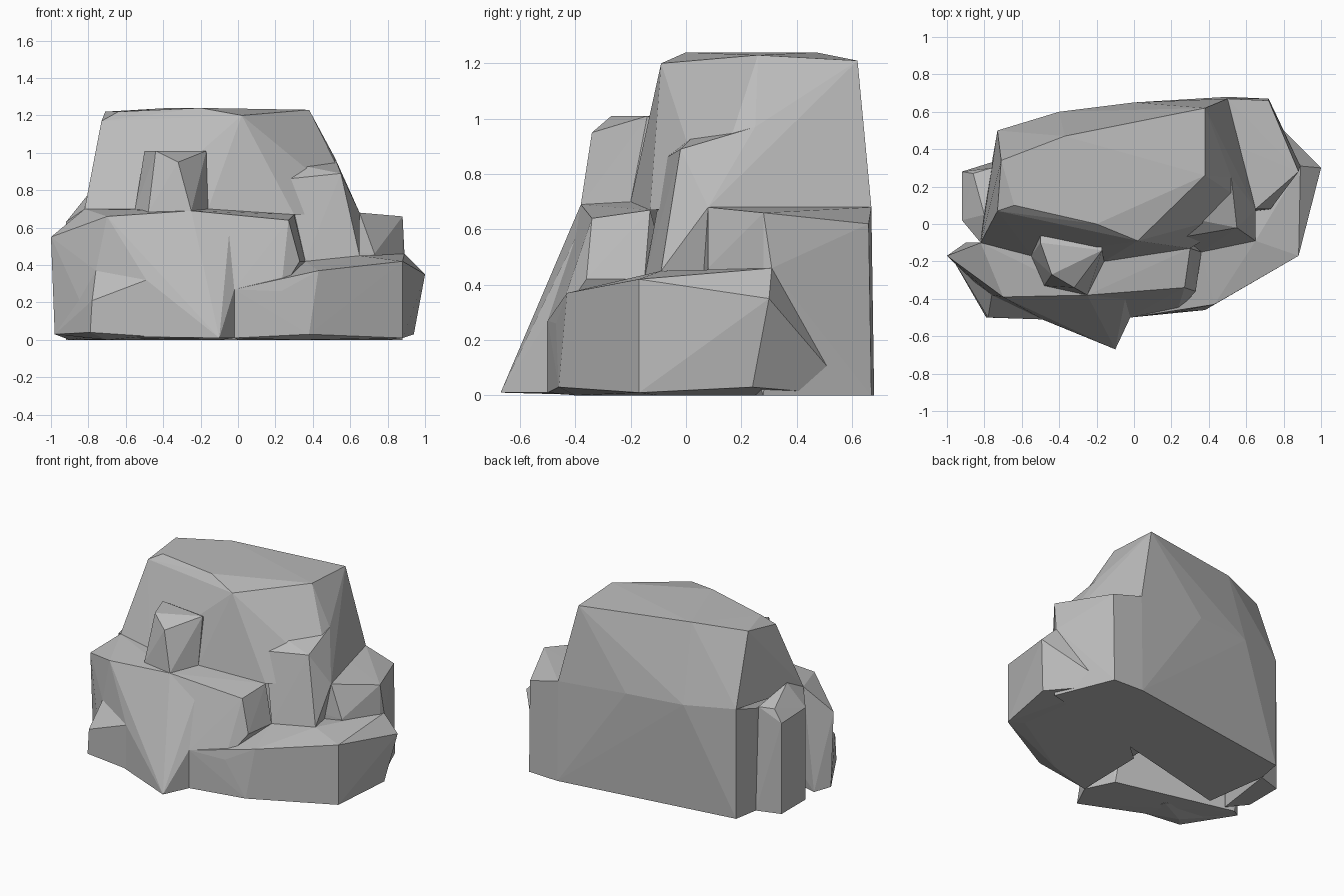
import bpy
import bmesh

default_cube = bpy.data.objects.get("Cube")
if default_cube:
    bpy.data.objects.remove(default_cube, do_unlink=True)

# One plain stone colour
stone = bpy.data.materials.new("stone_grey")
stone.use_nodes = True
stone.diffuse_color = (.5, .5, .5, 1)
stone.node_tree.nodes["Principled BSDF"].inputs["Base Color"].default_value = stone.diffuse_color


def chunk(name, *corners):
    """Make one flat-faced boulder chunk as the hull of its corner points."""
    mesh = bpy.data.meshes.new(name)
    bm = bmesh.new()
    for corner in corners:
        bm.verts.new(corner)
    result = bmesh.ops.convex_hull(bm, input=bm.verts[:])
    unused = {g for g in result["geom_interior"] + result["geom_unused"]
              if isinstance(g, bmesh.types.BMVert)}
    bmesh.ops.delete(bm, geom=list(unused), context='VERTS')
    bmesh.ops.recalc_face_normals(bm, faces=bm.faces[:])
    bm.to_mesh(mesh)
    bm.free()
    mesh.materials.append(stone)
    rock = bpy.data.objects.new(name, mesh)
    bpy.context.collection.objects.link(rock)
    return rock


def ground(point, height=0):
    """Drop a corner straight down to the foot of the rock."""
    return (point[0], point[1], height)


# Corners shared by neighbouring chunks: back and right shoulder
back_west = (-.73, .5, .75)
back_mid_west = (-.4, .6, .73)
back_middle = (0, .65, .72)
back_mid_east = (.5, .67, .68)
back_east = (.72, .66, .62)
shelf_inner = (.54, .33, .68)
shelf_front = (.65, .08, .68)
shelf_east = (.88, .28, .66)
shelf_foot = (.89, .31, .46)
heart = (-.7, -.1, .6)

# Front shoulder line
shoulder_west = (-.82, -.1, .7)
shoulder_mid_west = (-.55, -.17, .7)
shoulder_middle = (-.16, -.2, .7)
shoulder_east = (.3, -.13, .67)
brow_far_west = (-1, -.17, .55)
brow_west = (-.7, -.39, .66)
brow_middle = (-.25, -.38, .69)
brow_mid_east = (-.04, -.36, .65)
brow_east = (.27, -.34, .64)

# Ledge under the summit and terrace at the lower right
ledge_west = (.26, -.07, .86)
ledge_inner = (.3, .03, .94)
ledge_back = (.52, .25, .97)
ledge_east = (.55, -.02, .89)
terrace_inner = (.36, -.15, .42)
terrace_back = (.65, -.09, .45)
terrace_front = (.43, -.43, .37)
terrace_east = (.88, -.17, .42)

# Front foot corners
toe_top = (-.02, -.5, .27)
toe_east = (.23, -.47, .26)
foot_tip = (-.49, -.51, .32)
foot_back = (-.76, -.38, .37)
west_foot = (-.98, -.17, .03)

# Upper mass with the sloping summit plateau
chunk("summit_mass",
      (-.73, .07, 1.17), (-.64, .1, 1.22), (-.2, 0, 1.24), (.02, -.09, 1.2),
      (.38, .26, 1.23), (.38, .62, 1.21), (-.37, .47, 1.24), (-.71, .34, 1.22),
      shoulder_west, shoulder_mid_west, shoulder_middle, shoulder_east,
      ledge_inner, ledge_back, shelf_front, shelf_inner,
      back_west, back_mid_west, back_middle, back_mid_east)

# Lower back wall with the flat shelf on its right
chunk("back_wall",
      back_west, back_mid_west, back_middle, back_mid_east, back_east,
      shelf_inner, shelf_front, shelf_east, shelf_foot, (.73, .08, .46),
      (-.76, .33, .7), heart, ground(heart), ground((-.76, .33)),
      ground(back_west), ground((.5, .68)), ground((.72, .67)),
      ground((.88, .28)))

# Buttress below the ledge
chunk("ledge_buttress",
      ledge_west, ledge_inner, ledge_back, ledge_east,
      shelf_front, shelf_inner, terrace_back, terrace_inner,
      ground(shelf_inner, .4), ground(ledge_inner, .4))

# Low terrace wrapping round the right
chunk("right_terrace",
      terrace_inner, terrace_back, terrace_front, terrace_east,
      toe_top, toe_east, shelf_foot, (1, .3, .35), (.94, .24, .03),
      (.38, -.46, .03), ground(terrace_east, .01), ground(toe_top, .01),
      ground((.7, .6)), ground((.3, -.4)), ground((.8, -.1)), ground((0, 0)))

# Middle block of the front step
chunk("front_step",
      brow_middle, brow_mid_east, brow_east, shoulder_middle, shoulder_east,
      (.33, -.36, .42), terrace_inner, toe_top, toe_east,
      (-.2, -.4, .2), (-.2, 0, .2), (.2, 0, .2))

# Left slab running down to the pointed toe
chunk("left_slab",
      brow_far_west, brow_west, brow_middle, brow_mid_east,
      shoulder_west, shoulder_middle, (-.19, -.48, .39), toe_top,
      ground(toe_top, .01), (-.1, -.67, .01), foot_tip, ground(foot_tip, .02),
      foot_back, ground((-.76, -.4), .02), west_foot,
      ground((-.9, -.1)), ground((-.1, -.3)))

# Small foot wedge at the left corner
chunk("left_foot",
      foot_back, foot_tip, (-.78, -.5, .21), (-.79, -.5, .04),
      ground(foot_tip, .02), west_foot, ground((-.7, -.4)), ground((-.5, -.3)))

# Upright rib on the left side
chunk("left_rib",
      (-.92, .28, .62), (-.86, .27, .7), (-.92, .02, .63), (-.8, .05, .78),
      shoulder_west, ground((-.92, .28)), ground((-.92, .02)),
      ground((-.76, .33)), ground(shoulder_west), (-.76, .3, .7))

# Leaning pinnacle on the front step
chunk("pinnacle",
      (-.5, -.1, 1.01), (-.44, -.27, 1.01), (-.32, -.34, .95), (-.17, -.14, 1.01),
      shoulder_mid_west, (-.48, -.33, .68), brow_middle, shoulder_middle,
      (-.2, .05, .9), (-.5, .05, .9))
